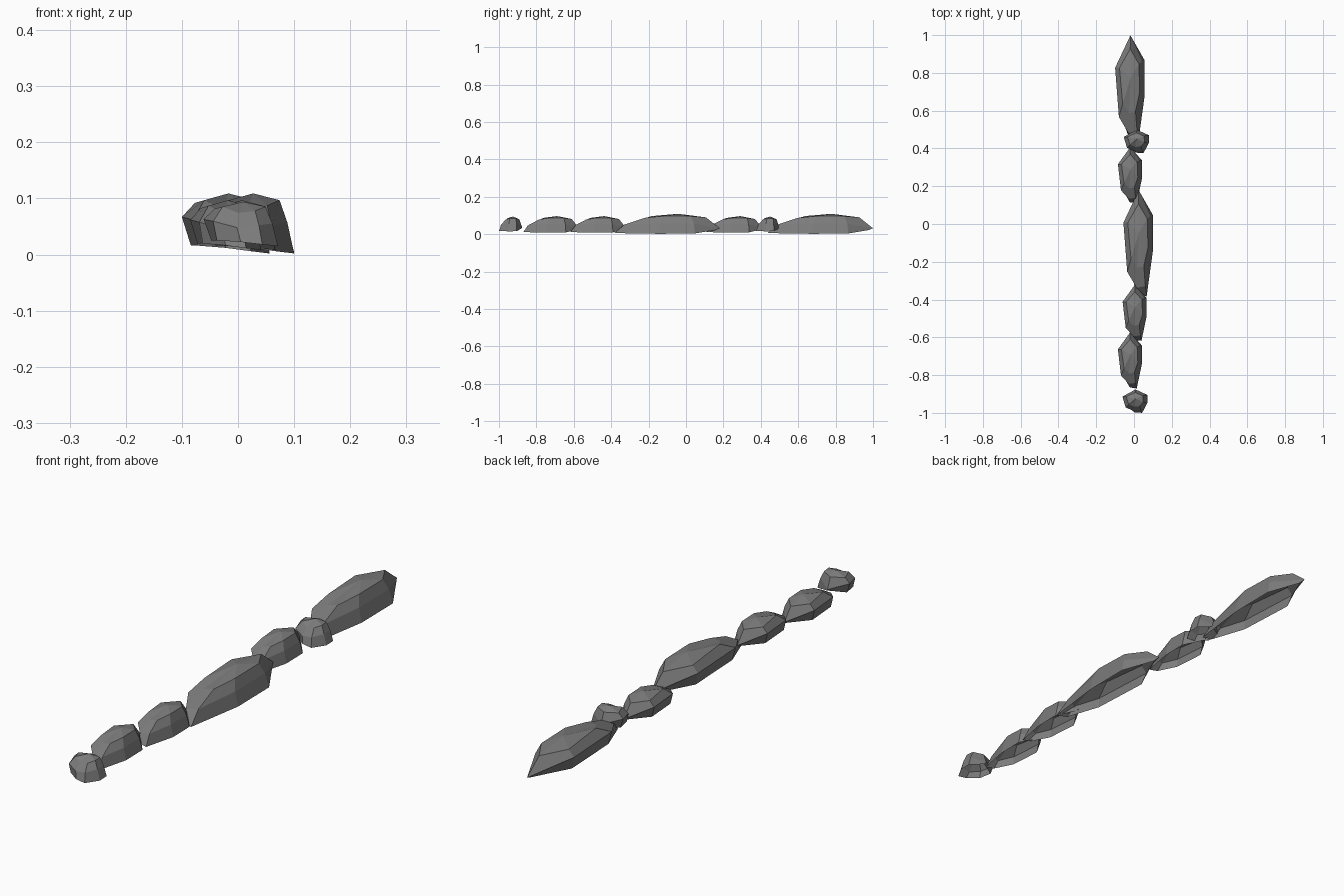
import bpy
import bmesh
from mathutils import Vector

default_cube = bpy.data.objects.get("Cube")
if default_cube:
    bpy.data.objects.remove(default_cube, do_unlink=True)

# Single stone colour
stone_grey = bpy.data.materials.new("stone_grey")
stone_grey.use_nodes = True
grey = (0.2, 0.2, 0.2, 1.0)
stone_grey.diffuse_color = grey
stone_grey.node_tree.nodes["Principled BSDF"].inputs["Base Color"].default_value = grey

# Stone cross-sections, from the pointed end round by the -x flank
ground_ring = [
    (0.01, 0.26, 0.02), (-0.062, 0.1, 0.014), (-0.05, -0.14, 0.014),
    (0.0, -0.27, 0.01), (0.045, -0.28, 0.004), (0.078, -0.04, 0.0), (0.078, 0.15, 0.002),
]
bulge_ring = [
    (0.003, 0.282, 0.03), (-0.078, 0.11, 0.065), (-0.058, -0.15, 0.06),
    (-0.008, -0.235, 0.045), (0.038, -0.225, 0.05), (0.066, -0.04, 0.055), (0.064, 0.145, 0.055),
]
crown_ring = [
    (0.002, 0.21, 0.088), (-0.055, 0.11, 0.09), (-0.038, -0.08, 0.095),
    (-0.005, -0.13, 0.08), (0.03, -0.12, 0.085), (0.052, -0.02, 0.095), (0.048, 0.13, 0.094),
]
summit = (0.005, 0.06, 0.107)


def make_stone_mesh(name):
    """Faceted shell, open where it rests on the ground."""
    bm = bmesh.new()
    rings = [[bm.verts.new(point) for point in ring]
             for ring in (ground_ring, bulge_ring, crown_ring)]
    count = len(ground_ring)
    for lower, upper in zip(rings, rings[1:]):
        for i in range(count):
            j = (i + 1) % count
            bm.faces.new((lower[i], upper[i], upper[j], lower[j]))
    peak = bm.verts.new(summit)
    crown = rings[-1]
    for i in range(count):
        bm.faces.new((crown[i], peak, crown[(i + 1) % count]))
    bmesh.ops.recalc_face_normals(bm, faces=bm.faces)
    # Make sure the shell faces outward
    bm.normal_update()
    if peak.normal.z < 0:
        bmesh.ops.reverse_faces(bm, faces=bm.faces)
    mesh = bpy.data.meshes.new(name)
    bm.to_mesh(mesh)
    bm.free()
    mesh.materials.append(stone_grey)
    return mesh


large = Vector((1, 1, 1))
medium = Vector((0.81, 0.53, 0.83))
small = Vector((0.85, 0.22, 0.74))

# Row of stones, front to back
stones = [
    ("front_small_stone", small, (0.005, -0.938, 0.015)),
    ("front_medium_stone", medium, (-0.022, -0.722, 0.008)),
    ("second_medium_stone", medium, (0.003, -0.47, 0.008)),
    ("middle_large_stone", large, (0.022, -0.103, 0.002)),
    ("back_medium_stone", medium, (-0.022, 0.258, 0.008)),
    ("back_small_stone", small, (0.012, 0.437, 0.015)),
    ("back_large_stone", large, (-0.022, 0.717, 0.002)),
]
stone_mesh = make_stone_mesh("stone")
for name, size, place in stones:
    stone = bpy.data.objects.new(name, stone_mesh)
    stone.scale = size
    stone.location = place
    bpy.context.collection.objects.link(stone)
